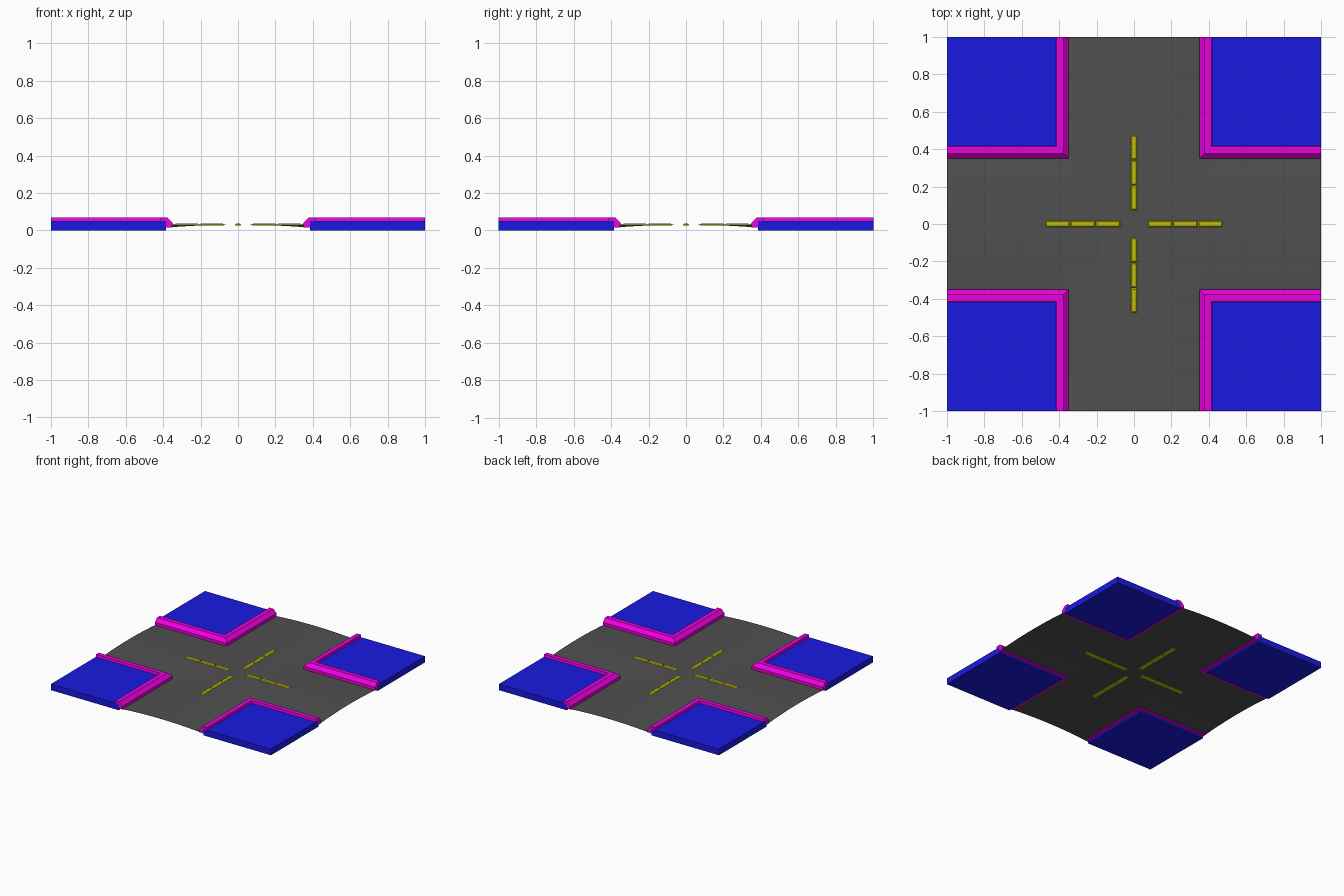
import bpy, bmesh
from mathutils import Matrix

if "Cube" in bpy.data.objects:
    bpy.data.objects.remove(bpy.data.objects["Cube"])


def material(name, rgb):
    m = bpy.data.materials.new(name)
    m.diffuse_color = (*rgb, 1)
    m.use_nodes = True
    m.node_tree.nodes["Principled BSDF"].inputs["Base Color"].default_value = m.diffuse_color
    return m


BLUE = material("blue", (0.01, 0.01, 0.75))
MAGENTA = material("magenta", (0.85, 0.0, 0.75))
YELLOW = material("yellow", (0.6, 0.6, 0.0))
ASPHALT = material("asphalt", (0.08, 0.08, 0.08))


def finish(bm, name, mat, mirror=False):
    me = bpy.data.meshes.new(name)
    bm.to_mesh(me)
    bm.free()
    me.materials.append(mat)
    ob = bpy.data.objects.new(name, me)
    bpy.context.collection.objects.link(ob)
    if mirror:
        mod = ob.modifiers.new("Mirror", 'MIRROR')
        mod.use_axis = (True, True, False)
        mod.use_mirror_merge = False
    return ob


def add_box(bm, center, size):
    return bmesh.ops.create_cube(
        bm, size=1, matrix=Matrix.Translation(center) @ Matrix.Diagonal((*size, 1)))['verts']


# Cambered road: cross-shaped sheet, each arm arched across its width
HALF = 0.36
N = 12


def camber(t):
    return 0.017 + 0.014 * max(0.0, 1 - (t / HALF) ** 2)


line = [-1.0] + [HALF * (2 * i / N - 1) for i in range(N + 1)] + [1.0]
bm = bmesh.new()
grid = [[bm.verts.new((x, y, max(camber(x), camber(y)))) for y in line] for x in line]
last = len(line) - 2
for i in range(last + 1):
    for j in range(last + 1):
        if i in (0, last) and j in (0, last):
            continue
        bm.faces.new((grid[i][j], grid[i + 1][j], grid[i + 1][j + 1], grid[i][j + 1]))
bmesh.ops.delete(bm, geom=[v for v in bm.verts if not v.link_faces], context='VERTS')
for f in bm.faces:
    f.smooth = True
finish(bm, "road", ASPHALT)

# Corner pavement slabs
bm = bmesh.new()
mid, side = (1 + 0.385) / 2, 1 - 0.385
add_box(bm, (mid, mid, 0.025), (side, side, 0.05))
finish(bm, "pavement", BLUE, mirror=True)

# Mitred kerb with a chamfered road edge, lapping over the slab
profile = [(0.35, 0.015), (0.35, 0.042), (0.378, 0.07), (0.415, 0.07),
           (0.418, 0.05), (0.385, 0.05), (0.385, 0.015)]
bm = bmesh.new()
rings = [[bm.verts.new(p(d, z)) for d, z in profile] for p in (
    lambda d, z: (1, d, z), lambda d, z: (d, d, z), lambda d, z: (d, 1, z))]
n = len(profile)
for a, b in zip(rings, rings[1:]):
    for k in range(n):
        bm.faces.new((a[k], a[(k + 1) % n], b[(k + 1) % n], b[k]))
bm.faces.new(rings[0])
bm.faces.new(rings[-1])
bmesh.ops.recalc_face_normals(bm, faces=bm.faces)
finish(bm, "kerb", MAGENTA, mirror=True)

# Dashed centre lines, three dashes on each arm
bm = bmesh.new()
for k in range(3):
    c = 0.14 + k * 0.134
    for s in (-1, 1):
        add_box(bm, (s * c, 0, 0.032), (0.13, 0.034, 0.009))
        add_box(bm, (0, s * c, 0.032), (0.034, 0.13, 0.009))
top = [e for e in bm.edges if all(v.co.z > 0.033 for v in e.verts)]
bmesh.ops.bevel(bm, geom=top, offset=0.006, segments=1, affect='EDGES')
finish(bm, "lane_dashes", YELLOW)
